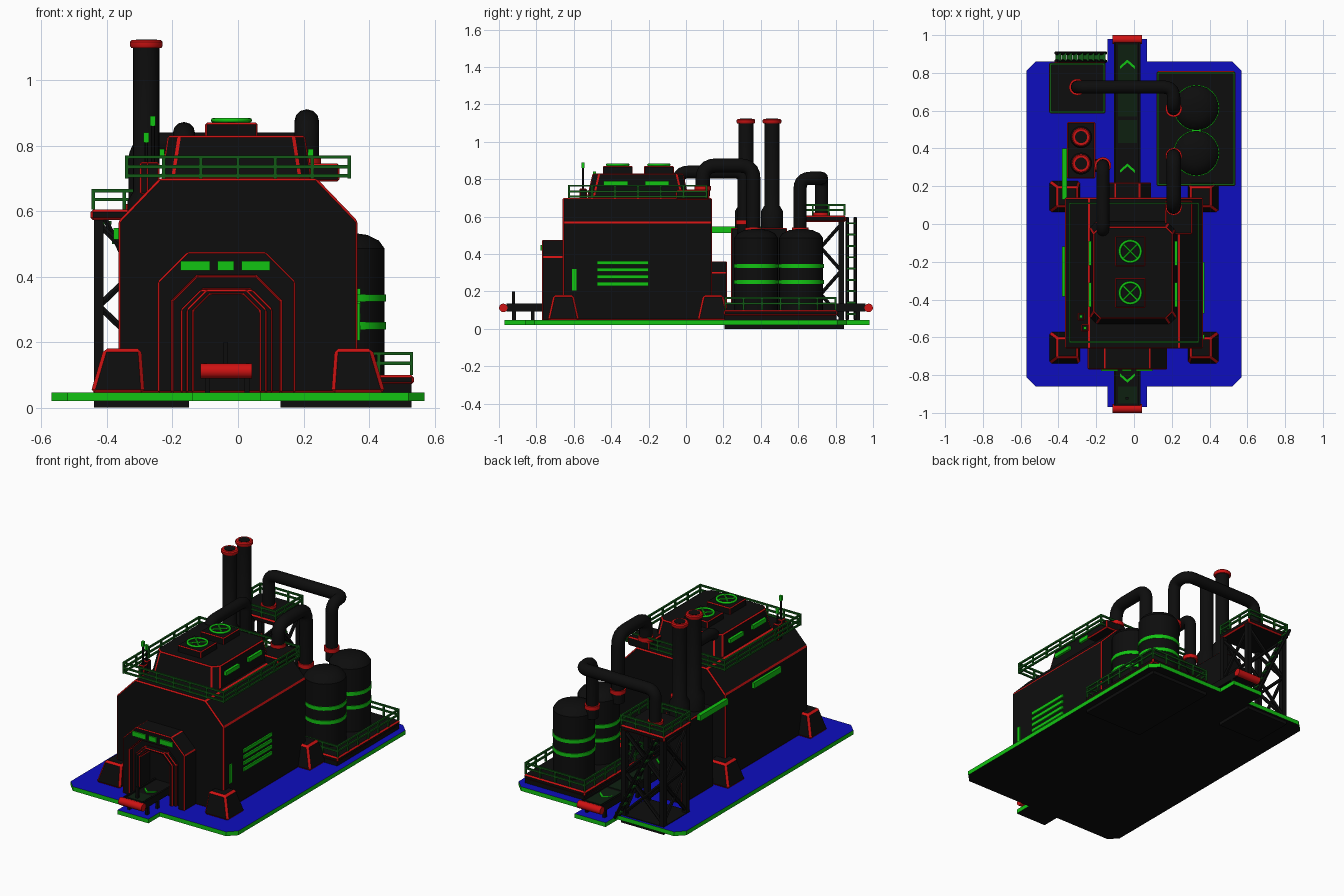
import bpy, bmesh, math
from mathutils import Vector

if "Cube" in bpy.data.objects:
    bpy.data.objects.remove(bpy.data.objects["Cube"])


def mat(name, col):
    m = bpy.data.materials.new(name)
    m.diffuse_color = (*col, 1)
    m.use_nodes = True
    m.node_tree.nodes["Principled BSDF"].inputs["Base Color"].default_value = m.diffuse_color
    return m


BLACK = mat("black", (0.004, 0.004, 0.004))
RED = mat("red", (0.62, 0.006, 0.006))
GREEN = mat("green", (0.006, 0.55, 0.006))
DARK = mat("dark_green", (0.006, 0.10, 0.008))
PANEL = mat("panel_green", (0.004, 0.014, 0.005))
BLUE = mat("blue", (0.004, 0.004, 0.52))


def finish(name, bm, mats, trim=0):
    """Turn a bmesh into an object, with optional coloured bevelled edges."""
    bmesh.ops.recalc_face_normals(bm, faces=bm.faces)
    if trim:
        bmesh.ops.bevel(bm, geom=bm.edges[:], offset=trim, segments=1,
                        affect='EDGES', material=1, clamp_overlap=True)
    me = bpy.data.meshes.new(name)
    bm.to_mesh(me)
    bm.free()
    for m in mats:
        me.materials.append(m)
    ob = bpy.data.objects.new(name, me)
    bpy.context.collection.objects.link(ob)
    return ob


def box(name, x, y, z, m=BLACK, trim=0, top=None):
    """Box from ranges; top = (x range, y range) makes it taper."""
    bm = bmesh.new()
    tx, ty = top or (x, y)
    lo = [bm.verts.new((x[i], y[j], z[0])) for i, j in ((0, 0), (1, 0), (1, 1), (0, 1))]
    hi = [bm.verts.new((tx[i], ty[j], z[1])) for i, j in ((0, 0), (1, 0), (1, 1), (0, 1))]
    bm.faces.new(lo)
    bm.faces.new(hi)
    for i in range(4):
        k = (i + 1) % 4
        bm.faces.new((lo[i], lo[k], hi[k], hi[i]))
    return finish(name, bm, [m, RED], trim)


def prism(name, pts, a, b, axis='y', mats=(BLACK, RED), trim=0):
    """Extrude an outline along y (points are x,z) or z (points are x,y)."""
    bm = bmesh.new()
    put = (lambda p, t: (p[0], t, p[1])) if axis == 'y' else (lambda p, t: (p[0], p[1], t))
    f = bm.faces.new([bm.verts.new(put(p, a)) for p in pts])
    r = bmesh.ops.extrude_face_region(bm, geom=[f])
    vec = Vector(put((0, 0), b - a))
    bmesh.ops.translate(bm, vec=vec, verts=[v for v in r['geom'] if isinstance(v, bmesh.types.BMVert)])
    return finish(name, bm, mats, trim)


def lathe(name, x, y, prof, m=BLACK, n=24):
    """Solid of revolution; prof is a list of (radius, z)."""
    bm = bmesh.new()
    rings = [[bm.verts.new((x + r * math.cos(2 * math.pi * i / n), y + r * math.sin(2 * math.pi * i / n), z))
              for i in range(n)] for r, z in prof]
    bm.faces.new(rings[0])
    bm.faces.new(rings[-1])
    for a, b in zip(rings, rings[1:]):
        for i in range(n):
            k = (i + 1) % n
            bm.faces.new((a[i], a[k], b[k], b[i]))
    ob = finish(name, bm, [m])
    for p in ob.data.polygons:
        p.use_smooth = len(p.vertices) == 4
    bpy.context.view_layer.objects.active = ob
    ob.select_set(True)
    bpy.ops.object.shade_smooth_by_angle(angle=math.radians(35))
    ob.select_set(False)
    return ob


def tube(name, pts, r, m=BLACK, bend=0, res=4, closed=False):
    """Round pipe along a path, corners rounded by bend."""
    pts = [Vector(p) for p in pts]
    path = [pts[0]]
    for a, b, c in zip(pts, pts[1:], pts[2:]):
        if bend:
            p, q = b + (a - b).normalized() * bend, b + (c - b).normalized() * bend
            path += [p.lerp(b, t).lerp(b.lerp(q, t), t) for t in (0, .2, .4, .6, .8, 1)]
        else:
            path.append(b)
    path.append(pts[-1])
    cu = bpy.data.curves.new(name, 'CURVE')
    cu.dimensions, cu.bevel_depth, cu.bevel_resolution, cu.use_fill_caps = '3D', r, res, True
    s = cu.splines.new('POLY')
    s.points.add(len(path) - 1)
    for sp, p in zip(s.points, path):
        sp.co = (*p, 1)
    s.use_cyclic_u = closed
    s.use_smooth = res > 1
    cu.materials.append(m)
    ob = bpy.data.objects.new(name, cu)
    bpy.context.collection.objects.link(ob)


def railing(name, x, y, z, levels, nx, ny, t=0.005):
    """Rectangular railing with posts and horizontal rails."""
    for h in levels:
        for s in y:
            box(name + "_rail", (x[0] - t, x[1] + t), (s - t, s + t), (h - t, h + t), DARK)
        for s in x:
            box(name + "_rail", (s - t, s + t), (y[0] + t, y[1] - t), (h - t, h + t), DARK)
    posts = {(x[0] + (x[1] - x[0]) * i / nx, s) for i in range(nx + 1) for s in y}
    posts |= {(s, y[0] + (y[1] - y[0]) * i / ny) for i in range(ny + 1) for s in x}
    for px, py in sorted(posts):
        box(name + "_post", (px - t, px + t), (py - t, py + t), (z, levels[-1]), DARK)


def arch(w, h, c):
    """Chamfered arch outline about the belt axis, left foot to right foot."""
    return [(CX - w, .045), (CX - w, h - c), (CX - w + c, h), (CX + w - c, h), (CX + w, h - c), (CX + w, .045)]


CX = -0.035
# ground slab with a tab at each end of the belt
half = [(.07, -.97), (.07, -.86), (.52, -.86), (.57, -.81), (.57, .81), (.52, .86), (.07, .86), (.07, .98)]
left = [(-.14, .98), (-.14, .86), (-.52, .86), (-.57, .81), (-.57, -.81), (-.52, -.86), (-.14, -.86), (-.14, -.97)]
slab = prism("ground_slab", half + left, .02, .046, 'z', (GREEN, BLUE, BLACK))
for p in slab.data.polygons:
    p.material_index = 1 if p.normal.z > .5 else 2 if p.normal.z < -.5 else 0

# main hall
prism("main_hall", [(-.365, .045), (-.365, .57), (-.24, .7), (.24, .7), (.365, .57), (.365, .045)],
      -.66, .14, trim=.007)
railing("roof_railing", (-.34, .34), (-.625, .11), .70, (.708, .735, .765), 6, 6)

# roof housing with two fans
cut = lambda x0, x1, y0, y1, c: [(x0 + c, y0), (x1 - c, y0), (x1, y0 + c), (x1, y1 - c),
                                 (x1 - c, y1), (x0 + c, y1), (x0, y1 - c), (x0, y0 + c)]
bm = bmesh.new()
lo = [bm.verts.new((*p, .70)) for p in cut(-.235, .225, -.53, .015, .035)]
hi = [bm.verts.new((*p, .83)) for p in cut(-.215, .205, -.5, -.015, .035)]
bm.faces.new(lo)
bm.faces.new(hi)
for i in range(8):
    k = (i + 1) % 8
    bm.faces.new((lo[i], lo[k], hi[k], hi[i]))
finish("roof_housing", bm, [BLACK, RED], .006)
for y in (-.145, -.365):
    box("fan_box", (-.1, .06), (y - .08, y + .08), (.825, .87), trim=.005)
    lathe("fan_disc", -.02, y, [(.055, .865), (.055, .876)])
    tube("fan_ring", [(-.02 + .056 * math.cos(i * math.pi / 12), y + .056 * math.sin(i * math.pi / 12), .877)
                      for i in range(24)], .007, GREEN, res=2, closed=True)
    for s in (-1, 1):
        tube("fan_blade", [(-.058, y - s * .038, .876), (.018, y + s * .038, .876)], .006, GREEN, res=1)
for x in (-.232, .222):
    for a, b in ((-.44, -.31), (-.22, -.09)):
        box("housing_vent", (x - .008, x + .008), (a, b), (.765, .79), GREEN)

# beacons on the roof edge
for x, y, z in ((-.28, -.49, .84), (-.26, -.55, .89)):
    box("beacon_foot", (x - .02, x + .02), (y - .02, y + .02), (.65, .75), trim=.005)
    tube("beacon_mast", [(x, y, .74), (x, y, z - .03)], .006, res=1)
    box("beacon_lamp", (x - .008, x + .008), (y - .008, y + .008), (z - .03, z), GREEN)

# wall louvres, lamps and light strips
for i in range(4):
    z = .24 + .038 * i
    box("side_louvre", (.36, .374), (-.475, -.2), (z - .01, z + .01), GREEN)
box("side_lamp", (.36, .372), (-.61, -.585), (.205, .32), GREEN)
for y in ((-.385, -.12), (.13, .4)):
    box("light_strip", (-.38, -.355), y, (.513, .548), GREEN)

# corner buttresses
for s in (-1, 1):
    for y in (-.655, .145):
        xs, tx = sorted((s * .285, s * .45)), sorted((s * .295, s * .41))
        box("buttress", xs, (y - .085, y + .085), (.045, .18), trim=.011, top=(tx, (y - .055, y + .055)))

# portals: nested arches around the belt
for name, o, i, a, b in (("front_portal", (.21, .475, .09), (.165, .4, .075), -.77, -.65),
                         ("front_inner_arch", (.167, .402, .075), (.13, .36, .06), -.735, -.65),
                         ("front_door_frame", (.122, .36, .06), (.1, .345, .05), -.762, -.65),
                         ("front_door_rim", (.14, .36, .06), (.118, .35, .058), -.75, -.65),
                         ("back_portal", (.125, .36, .06), (.1, .345, .05), .13, .22)):
    prism(name, arch(*o) + arch(*i)[::-1], a, b, trim=.005)
for a, b in ((-.175, -.085), (-.063, -.012), (.01, .098)):
    box("portal_light", (a, b), (-.778, -.765), (.418, .448), GREEN)

# conveyor belt with rollers, panels, legs and chevrons
box("conveyor_belt", (-.1, .03), (-.975, .975), (.1, .128))
for x in (-.105, .025):
    box("belt_edge", (x, x + .01), (-.96, .96), (.092, .136))
for y in (-.977, .977):
    tube("end_roller", [(-.115, y, .112), (.043, y, .112)], .023, RED)
for a, b in ((.75, .95), (.43, .55), (.57, .73), (-.95, -.86)):
    box("belt_panel", (-.085, .017), (a, b), (.127, .131), PANEL)
for y in (-.92, -.82, .3, .6, .92):
    for x in (-.1, .02):
        box("belt_leg", (x, x + .015), (y - .01, y + .01), (.045, .1))
box("belt_sensor", (-.045, -.03), (-.93, -.915), (.12, .2))
for y, s in ((.82, 1), (.27, 1), (-.79, -1)):
    prism("belt_chevron", [(CX - .04, y), (CX, y + s * .035), (CX + .04, y), (CX + .04, y + s * .015),
                           (CX, y + s * .05), (CX - .04, y + s * .015)], .128, .134, 'z', (GREEN,))

# tank platform
box("tank_footing", (.13, .53), (.205, .805), (0, .075))
box("tank_deck", (.12, .537), (.2, .81), (.07, .1), trim=.008)
railing("tank_railing", (.128, .53), (.21, .8), .1, (.135, .165), 4, 6)
for y in (.615, .375):
    lathe("tank", .33, y, [(.118, .1), (.118, .485), (.1, .51), (.065, .527), (.025, .533)])
    for z in (.25, .335):
        lathe("tank_band", .33, y, [(.122, z - .011), (.122, z + .011)], GREEN)

# twin chimneys on their block
box("chimney_block", (-.355, -.205), (.24, .54), (.045, .54), trim=.006)
for y in (.32, .46):
    lathe("chimney", -.28, y, [(.058, .5), (.058, .63), (.04, .66), (.04, 1.1)])
    lathe("chimney_cap", -.28, y, [(.046, 1.098), (.05, 1.104), (.05, 1.116), (.044, 1.122)], RED)
    lathe("chimney_mouth", -.28, y, [(.032, 1.12), (.032, 1.124)])

# pipes with flanges
tube("tower_pipe", [(-.3, .725, .6), (-.3, .725, .805), (.21, .725, .805), (.21, .61, .805), (.21, .61, .46)],
     .035, bend=.055)
tube("tank_pipe", [(.21, .36, .46), (.21, .36, .873), (.21, .09, .873), (.21, .09, .71)], .038, bend=.07)
tube("chimney_pipe", [(-.25, .31, .5), (-.165, .31, .5), (-.165, .31, .838), (-.165, -.04, .838), (-.165, -.04, .78)],
     .034, bend=.05)
box("pipe_box", (.165, .31), (-.055, .125), (.69, .745), trim=.007)
for x, y, z in ((-.3, .725, .61), (.21, .61, .53), (.21, .36, .53), (-.165, .31, .57), (.21, .09, .752)):
    lathe("pipe_flange", x, y, [(.044, z - .012), (.044, z + .012)], RED)

# service tower
X, Y = (-.425, -.165), (.61, .83)
box("tower_footing", (-.44, -.15), (.59, .845), (0, .05))
box("tower_deck", (-.45, -.15), (.585, .855), (.572, .605), trim=.008)
railing("tower_railing", (-.442, -.158), (.593, .847), .605, (.635, .662), 3, 3)
for x in X:
    for y in Y:
        box("tower_leg", (x - .015, x + .015), (y - .015, y + .015), (.045, .575))
for z0, z1 in ((.06, .31), (.31, .56)):
    for a, b in ((0, 1), (1, 0)):
        for y in Y:
            tube("tower_brace", [(X[a], y, z0), (X[b], y, z1)], .011, res=1)
        for x in X:
            tube("tower_brace", [(x, Y[a], z0), (x, Y[b], z1)], .011, res=1)

# stair behind the tower
for y in (.862, .905):
    tube("stair_stringer", [(-.15, y, .05), (-.415, y, .595)], .009, res=1)
for i in range(9):
    t = (i + .5) / 9
    x, z = -.15 - .265 * t, .05 + .545 * t
    box("stair_tread", (x - .014, x + .014), (.862, .905), (z - .005, z + .005), DARK)
